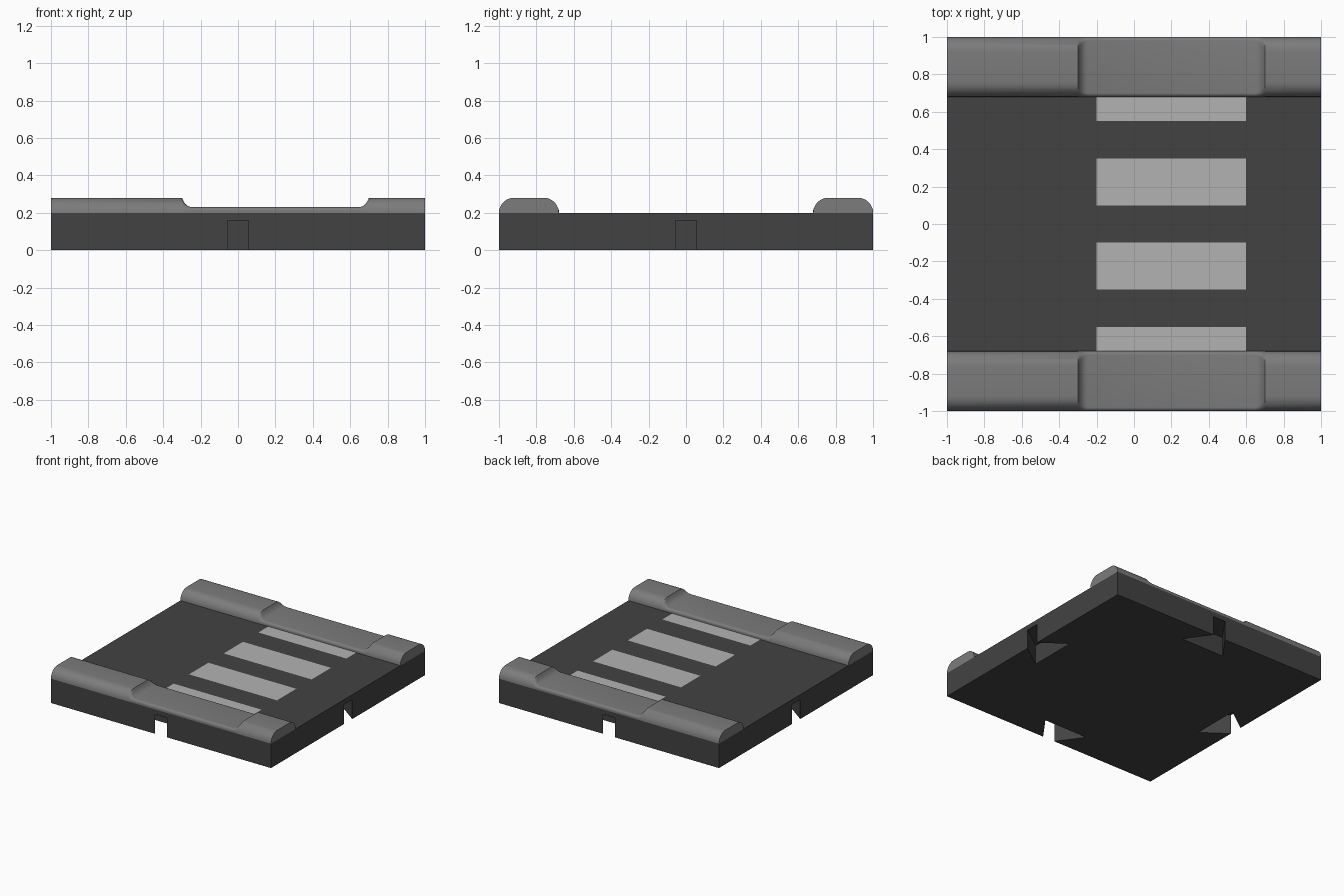
import bpy, bmesh
from math import sin, cos, pi, radians
from mathutils import Matrix, Vector

if "Cube" in bpy.data.objects:
    bpy.data.objects.remove(bpy.data.objects["Cube"])


def material(name, v):
    m = bpy.data.materials.new(name)
    m.diffuse_color = (v, v, v, 1)
    m.use_nodes = True
    m.node_tree.nodes["Principled BSDF"].inputs["Base Color"].default_value = m.diffuse_color
    return m


asphalt = material("asphalt", 0.055)
concrete = material("concrete", 0.2)
paint = material("paint", 0.45)


def finish(bm, name, mat=None):
    bmesh.ops.recalc_face_normals(bm, faces=bm.faces)
    me = bpy.data.meshes.new(name)
    bm.to_mesh(me)
    bm.free()
    ob = bpy.data.objects.new(name, me)
    bpy.context.collection.objects.link(ob)
    if mat:
        me.materials.append(mat)
    return ob


def activate(ob):
    bpy.ops.object.select_all(action='DESELECT')
    ob.select_set(True)
    bpy.context.view_layer.objects.active = ob


# road slab
bm = bmesh.new()
bmesh.ops.create_cube(bm, size=1, matrix=Matrix.Translation((0, 0, 0.1)) @ Matrix.Diagonal((2, 2, 0.2, 1)))
road = finish(bm, "road_slab", asphalt)

# flared connector sockets under the middle of each side
SOCKET = [(-0.055, -1.1), (0.055, -1.1), (0.055, -1), (0.2, -0.8), (-0.2, -0.8), (-0.055, -1)]
bm = bmesh.new()
for k in range(4):
    rot = Matrix.Rotation(k * pi / 2, 3, 'Z')
    low = [bm.verts.new(rot @ Vector((x, y, -0.1))) for x, y in SOCKET]
    high = [bm.verts.new(rot @ Vector((x, y, 0.16))) for x, y in SOCKET]
    bm.faces.new(low[::-1])
    bm.faces.new(high)
    for i in range(6):
        j = (i + 1) % 6
        bm.faces.new((low[i], low[j], high[j], high[i]))
cutter = finish(bm, "socket_cutter")
cutter.hide_render = True
mod = road.modifiers.new("sockets", 'BOOLEAN')
mod.operation = 'DIFFERENCE'
mod.solver = 'EXACT'
mod.object = cutter
activate(road)
bpy.ops.object.modifier_apply(modifier=mod.name)
bpy.data.objects.remove(cutter)


# pavement cross-section: flat top of height h with rounded shoulders
def section(x, h):
    r = 0.02 + (h - 0.23) * 1.2
    pts = [(x, -1, 0.2)]
    for cy, start in ((-1 + r, pi), (-0.68 - r, pi / 2)):
        for i in range(9):
            a = start - i * pi / 16
            pts.append((x, cy + r * cos(a), h - r + r * sin(a)))
    return pts + [(x, -0.68, 0.2)]


# pavement lofted along x, with the dropped kerb at the crossing
DIP = [(0, 0.28), (0.008, 0.263), (0.018, 0.248), (0.032, 0.236), (0.05, 0.23)]
stations = [(-1, 0.28)] + [(-0.3 + t, h) for t, h in DIP]
stations += [(0.7 - t, h) for t, h in DIP[::-1]] + [(1, 0.28)]
for side, name in ((1, "front_pavement"), (-1, "back_pavement")):
    bm = bmesh.new()
    rings = [[bm.verts.new((x, y * side, z)) for x, y, z in section(*s)] for s in stations]
    n = len(rings[0])
    for a, b in zip(rings, rings[1:]):
        for i in range(n):
            j = (i + 1) % n
            bm.faces.new((a[i], a[j], b[j], b[i]))
    bm.faces.new(rings[0])
    bm.faces.new(rings[-1])
    bmesh.ops.remove_doubles(bm, verts=bm.verts, dist=1e-5)
    ob = finish(bm, name, concrete)
    activate(ob)
    bpy.ops.object.shade_smooth_by_angle(angle=radians(35))

# crossing stripes
for k, y in enumerate((-0.615, -0.225, 0.225, 0.615)):
    depth = 0.13 if abs(y) > 0.5 else 0.25
    bm = bmesh.new()
    bmesh.ops.create_grid(bm, x_segments=1, y_segments=1, size=0.5,
                          matrix=Matrix.Translation((0.2, y, 0.201)) @ Matrix.Diagonal((0.8, depth, 1, 1)))
    finish(bm, f"crossing_stripe_{k + 1}", paint)
